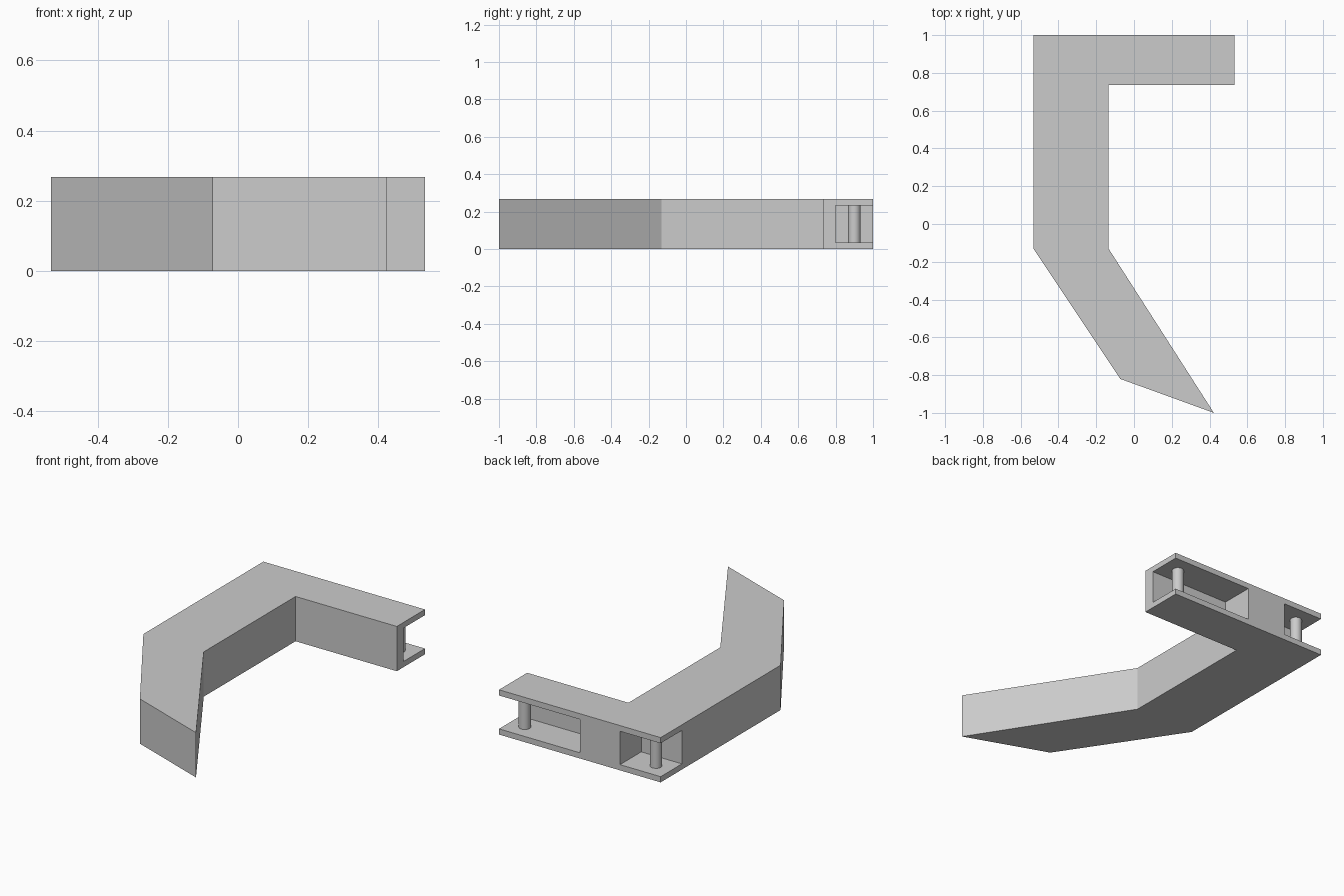
import bpy
import bmesh

HEIGHT = 0.267
PLATE = 0.034            # thickness left above and below each slot
SLOT_Y = 0.80            # inner wall of the slots

if "Cube" in bpy.data.objects:
    bpy.data.objects.remove(bpy.data.objects["Cube"], do_unlink=True)

grey = bpy.data.materials.new("plain grey")
grey.use_nodes = True
grey.diffuse_color = (0.6, 0.6, 0.6, 1)
grey.node_tree.nodes["Principled BSDF"].inputs["Base Color"].default_value = grey.diffuse_color


def prism(name, outline, z0, z1):
    """Extrude a flat outline from z0 up to z1."""
    bm = bmesh.new()
    base = bm.faces.new([bm.verts.new((x, y, z0)) for x, y in outline])
    top = bmesh.ops.extrude_face_region(bm, geom=[base])["geom"]
    bmesh.ops.translate(bm, vec=(0, 0, z1 - z0),
                        verts=[v for v in top if isinstance(v, bmesh.types.BMVert)])
    bmesh.ops.recalc_face_normals(bm, faces=bm.faces)
    mesh = bpy.data.meshes.new(name)
    bm.to_mesh(mesh)
    bm.free()
    mesh.materials.append(grey)
    obj = bpy.data.objects.new(name, mesh)
    bpy.context.collection.objects.link(obj)
    return obj


# Bent arm: short bar at the back, straight shank, slanted tip
bracket = prism("bracket_body", [
    (-0.533, 1), (-0.533, -0.13), (-0.073, -0.82), (0.423, -1),
    (-0.135, -0.13), (-0.135, 0.735), (0.533, 0.735), (0.533, 1)], 0, HEIGHT)

# Corner slots, open at the back and at each end of the bar
for side, inner, outer in (("left", 0.0, 0.7), ("right", -0.7, -0.265)):
    cutter = prism(side + "_slot_cutter",
                   [(inner, SLOT_Y), (outer, SLOT_Y), (outer, 1.2), (inner, 1.2)],
                   PLATE, HEIGHT - PLATE)
    cutter.hide_render = True
    cut = bracket.modifiers.new(side + "_slot", "BOOLEAN")
    cut.operation = "DIFFERENCE"
    cut.solver = "EXACT"
    cut.object = cutter
    bpy.context.view_layer.objects.active = bracket
    bpy.ops.object.modifier_apply(modifier=cut.name)
    bpy.data.objects.remove(cutter, do_unlink=True)

# Round pin standing in each slot
for side, x in (("left", 0.433), ("right", -0.433)):
    bpy.ops.mesh.primitive_cylinder_add(vertices=32, radius=0.033,
                                        depth=HEIGHT - 2 * PLATE,
                                        location=(x, 0.9, HEIGHT / 2))
    pin = bpy.context.object
    pin.name = side + "_pin"
    pin.data.materials.append(grey)
    bpy.ops.object.shade_smooth_by_angle()
